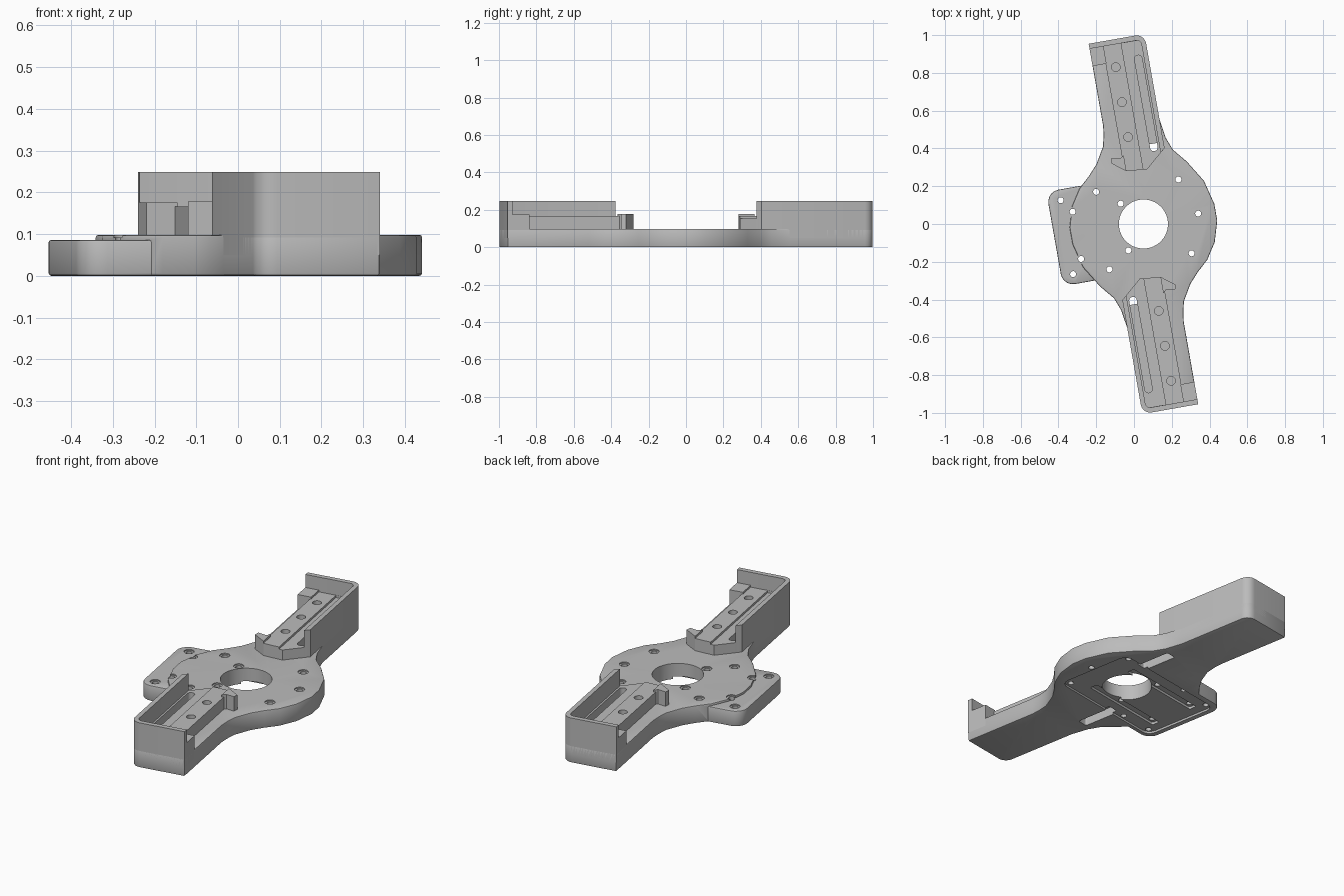
import bpy, math
from mathutils import Matrix

if "Cube" in bpy.data.objects:
    bpy.data.objects.remove(bpy.data.objects["Cube"])

grey = bpy.data.materials.new("plain grey")
grey.use_nodes = True
grey.diffuse_color = (0.5, 0.5, 0.5, 1)
grey.node_tree.nodes["Principled BSDF"].inputs["Base Color"].default_value = (0.5, 0.5, 0.5, 1)

BASE_TOP, TAB_TOP, SHELF, WALL_TOP = 0.098, 0.086, 0.166, 0.248


def prism(name, pts, z0, z1, bevel=0.0):
    """Extrude a counter-clockwise outline between two heights."""
    n = len(pts)
    verts = [(x, y, z) for z in (z0, z1) for x, y in pts]
    faces = [list(range(n))[::-1], list(range(n, 2 * n))]
    faces += [(i, (i + 1) % n, n + (i + 1) % n, n + i) for i in range(n)]
    mesh = bpy.data.meshes.new(name)
    mesh.from_pydata(verts, [], faces)
    mesh.materials.append(grey)
    ob = bpy.data.objects.new(name, mesh)
    bpy.context.collection.objects.link(ob)
    if bevel:
        mod = ob.modifiers.new("edge", 'BEVEL')
        mod.width, mod.segments = bevel, 2
        mod.limit_method, mod.angle_limit = 'ANGLE', math.radians(60)
        apply(ob, mod)
    return ob


def apply(ob, mod):
    bpy.context.view_layer.objects.active = ob
    bpy.ops.object.modifier_apply(modifier=mod.name)


def combine(ob, other, operation='DIFFERENCE'):
    mod = ob.modifiers.new("bool", 'BOOLEAN')
    mod.operation, mod.object, mod.solver = operation, other, 'EXACT'
    apply(ob, mod)
    bpy.data.objects.remove(other)


def arc(cx, cy, r, a0, a1, n):
    return [(cx + r * math.cos(math.radians(a0 + (a1 - a0) * i / n)),
             cy + r * math.sin(math.radians(a0 + (a1 - a0) * i / n))) for i in range(n + 1)]


def circle(cx, cy, r, n=24):
    return arc(cx, cy, r, 0, 360 * (n - 1) / n, n - 1)


def round_rect(x0, x1, y0, y1, r, n=5):
    return (arc(x1 - r, y1 - r, r, 0, 90, n) + arc(x0 + r, y1 - r, r, 90, 180, n)
            + arc(x0 + r, y0 + r, r, 180, 270, n) + arc(x1 - r, y0 + r, r, 270, 360, n))


def turn(pts, flip):
    return [(-x, -y) for x, y in pts] if flip else pts


def slot(u0, u1, v0, v1, r, flip):
    return turn(round_rect(u0, u1, v0, v1, r), flip)


# Base plate: half an outline, repeated by a half turn
half = [(0.12, -0.99), (0.12, -0.55), (0.126, -0.5), (0.14, -0.44), (0.19, -0.355),
        (0.24, -0.3), (0.30, -0.245), (0.355, -0.16), (0.388, -0.05), (0.388, 0.04),
        (0.355, 0.17), (0.284, 0.285), (0.222, 0.36), (0.195, 0.43), (0.18, 0.53)]
half += arc(0.13, 0.94, 0.05, 0, 90, 5)
base = prism("base_plate", half + turn(half, True), 0, BASE_TOP, 0.006)

# Side tab fused to the plate
tab = prism("side_tab", round_rect(-0.477, -0.15, -0.25, 0.257, 0.065), 0, TAB_TOP, 0.006)
combine(base, tab, 'UNION')

# Centre bore
combine(base, prism("cut", circle(0, 0, 0.13, 48), -0.1, 0.3))

# Underside pocket, guide grooves and cable slots
combine(base, prism("cut", round_rect(-0.445, 0.27, -0.225, 0.225, 0.05), -0.1, 0.012))
for s in (-1, 1):
    lo, hi = sorted((s * 0.105, s * 0.15))
    combine(base, prism("cut", round_rect(-0.39, 0.12, lo, hi, 0.01), -0.1, 0.026))
for flip in (False, True):
    combine(base, prism("cut", slot(0.095, 0.155, 0.2, 0.41, 0.01, flip), -0.1, 0.05))

# Screw holes with shallow countersinks
for u, v, top in [(-0.41, 0.2, TAB_TOP), (-0.413, -0.197, TAB_TOP),
                  (-0.358, 0.129, BASE_TOP), (-0.357, -0.125, BASE_TOP),
                  (-0.217, 0.211, BASE_TOP), (-0.219, -0.205, BASE_TOP),
                  (-0.1, 0.127, BASE_TOP), (-0.103, -0.124, BASE_TOP),
                  (0.223, 0.2, BASE_TOP), (0.224, -0.197, BASE_TOP), (0.295, 0.004, BASE_TOP)]:
    combine(base, prism("cut", circle(u, v, 0.016, 16), -0.1, 0.3))
    combine(base, prism("cut", circle(u, v, 0.026, 20), top - 0.006, 0.3))

parts = [base]
for side, flip in (("back", False), ("front", True)):
    # Tall L-shaped wall along the closed side and the tip of the arm
    wall = [(0.155, 0.355), (0.18, 0.377)] + arc(0.13, 0.94, 0.05, 0, 90, 5)
    wall += [(-0.12, 0.99), (-0.12, 0.963)] + arc(0.13, 0.938, 0.025, 90, 0, 4)
    wall_ob = prism(side + "_arm_wall", turn(wall, flip), 0.05, WALL_TOP)

    # Raised shelf with a wedge-shaped nose
    shelf = prism(side + "_shelf", turn([(-0.05, 0.97), (-0.05, 0.3), (-0.04, 0.291),
                  (0.07, 0.282), (0.17, 0.368), (0.17, 0.97)], flip), 0.06, SHELF)
    # Shallow step beside the wall
    combine(shelf, prism("cut", turn([(0.05, 0.25), (0.156, 0.25), (0.156, 0.962),
                                      (0.05, 0.962)], flip), SHELF - 0.012, 0.3))
    # Long slot through the shelf and into the plate
    for ob in (shelf, base):
        combine(ob, prism("cut", slot(0.105, 0.145, 0.37, 0.885, 0.019, flip), 0.035, 0.3))
    # Blind bolt holes
    for v in (0.467, 0.655, 0.843):
        for ob in (shelf, base):
            combine(ob, prism("cut", turn(circle(0, v, 0.023), flip), 0.04, 0.3))

    # Hooked catch at the nose and stop block by the tip
    hook = prism(side + "_catch", turn([(-0.04, 0.291), (-0.04, 0.378), (-0.06, 0.362),
                 (-0.105, 0.372), (-0.112, 0.345)], flip), 0.06, SHELF + 0.012)
    block = prism(side + "_stop_block", turn([(-0.12, 0.87), (-0.045, 0.87), (-0.045, 0.965),
                  (-0.12, 0.965)], flip), 0.05, SHELF + 0.01)
    parts += [wall_ob, shelf, hook, block]

# Swing everything to the arm angle and shade
place = Matrix.Translation((0.05, 0, 0)) @ Matrix.Rotation(math.radians(10), 4, 'Z')
for ob in parts:
    ob.data.transform(place)
    bpy.ops.object.select_all(action='DESELECT')
    ob.select_set(True)
    bpy.context.view_layer.objects.active = ob
    bpy.ops.object.shade_smooth_by_angle(angle=math.radians(30))
